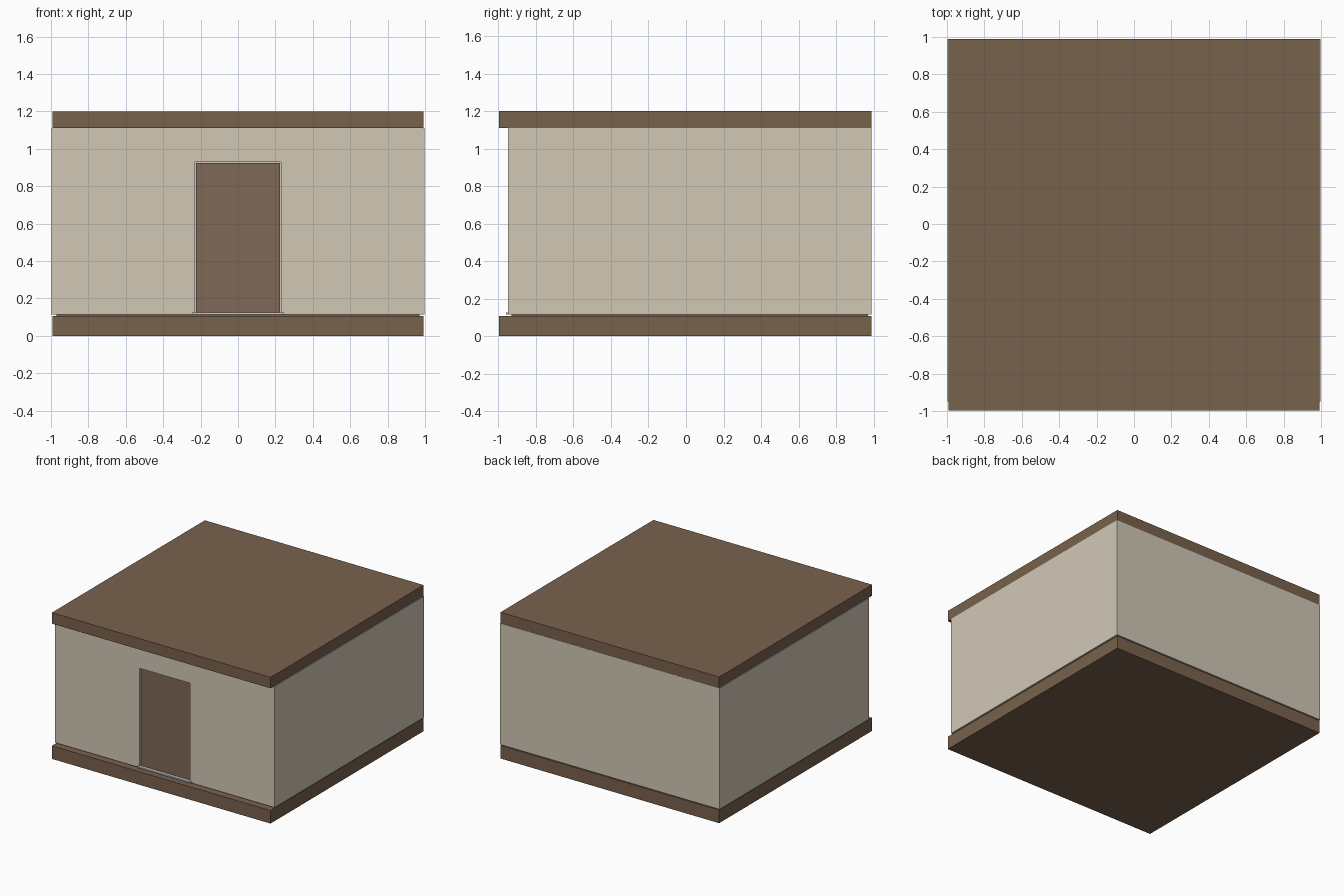
import bpy, bmesh

if "Cube" in bpy.data.objects:
    bpy.data.objects.remove(bpy.data.objects["Cube"])


def material(name, rgb):
    m = bpy.data.materials.new(name)
    m.diffuse_color = (*rgb, 1)
    m.use_nodes = True
    m.node_tree.nodes["Principled BSDF"].inputs["Base Color"].default_value = m.diffuse_color
    return m


BROWN = material("brown_wood", (0.19, 0.122, 0.075))
CREAM = material("cream_plaster", (0.64, 0.58, 0.47))
DOOR = material("door_wood", (0.21, 0.14, 0.095))


def box(name, x, y, z, mat=None):
    """Box spanning the given (min, max) ranges."""
    bm = bmesh.new()
    bmesh.ops.create_cube(bm, size=1)
    for v in bm.verts:
        v.co = [r[0] if c < 0 else r[1] for c, r in zip(v.co, (x, y, z))]
    mesh = bpy.data.meshes.new(name)
    bm.to_mesh(mesh)
    bm.free()
    obj = bpy.data.objects.new(name, mesh)
    bpy.context.collection.objects.link(obj)
    if mat:
        mesh.materials.append(mat)
    return obj


# Base and roof slabs
SX, SY = (-0.993, 0.993), (-0.996, 0.988)
box("base_slab", SX, SY, (0, 0.107), BROWN)
box("roof_slab", SX, SY, (1.11, 1.2), BROWN)

# Inset floor leaves a fine shadow gap under the walls
box("floor", (-0.97, 0.97), (-0.93, 0.97), (0.107, 0.116), BROWN)

# Side and back walls, ends slightly proud at the corners
WZ = (0.115, 1.11)
box("left_wall", (-0.998, -0.9), (-0.945, 0.99), WZ, CREAM)
box("right_wall", (0.9, 0.998), (-0.945, 0.99), WZ, CREAM)
box("back_wall", (-0.9, 0.9), (0.9, 0.99), WZ, CREAM)

# Front wall with the doorway cut out
front = box("front_wall", (-0.998, 0.998), (-0.95, -0.86), WZ, CREAM)
cutter = box("doorway_cutter", (-0.23, 0.23), (-1.1, -0.7), (0.0, 0.93))
cutter.hide_render = True
cutter.hide_viewport = True
cut = front.modifiers.new("doorway", "BOOLEAN")
cut.operation = "DIFFERENCE"
cut.solver = "EXACT"
cut.object = cutter

# Recessed door and its threshold
box("door", (-0.225, 0.225), (-0.935, -0.88), (0.125, 0.925), DOOR)
box("threshold", (-0.247, 0.247), (-0.96, -0.86), (0.115, 0.126))
